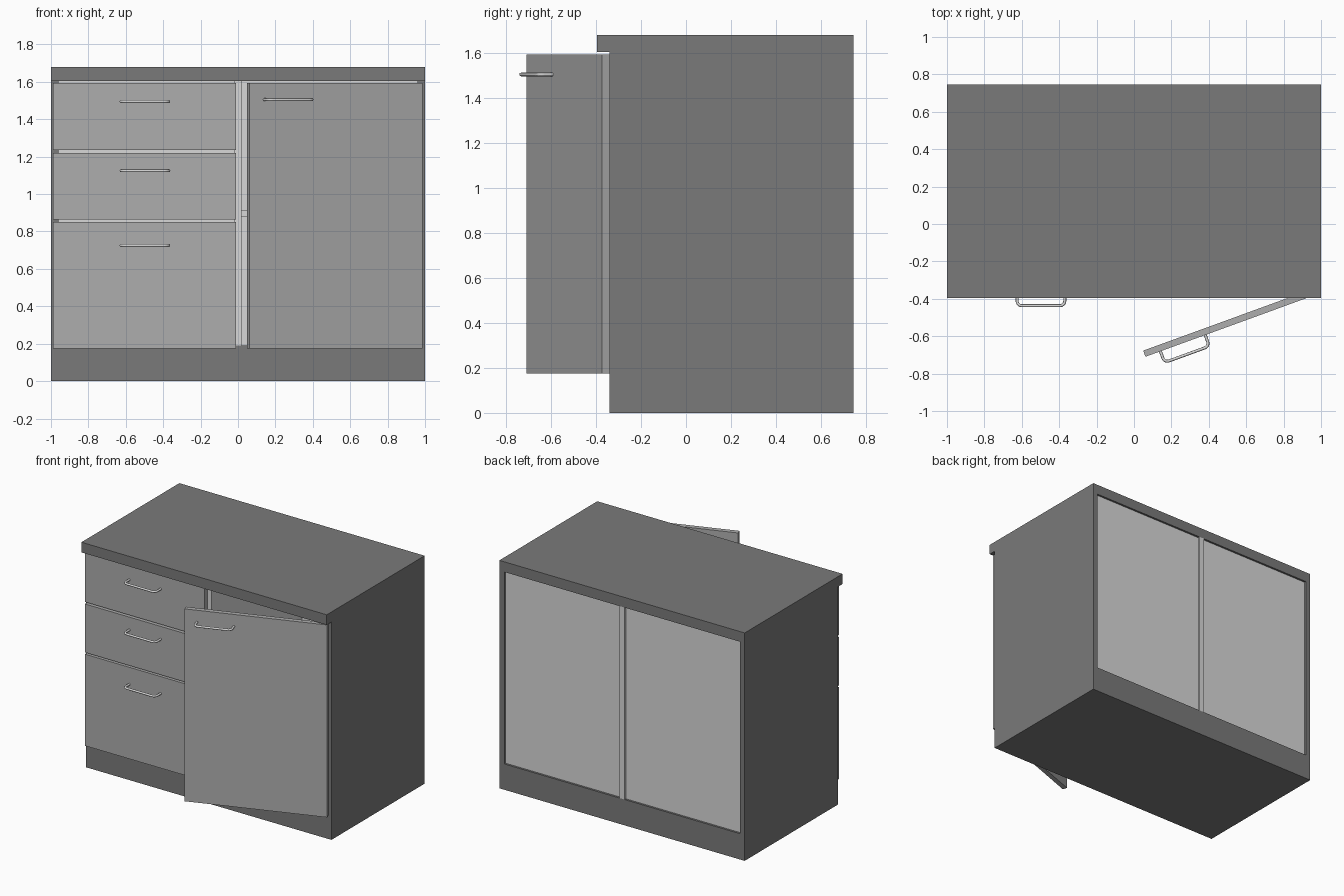
import bpy, math
from mathutils import Vector

if "Cube" in bpy.data.objects:
    bpy.data.objects.remove(bpy.data.objects["Cube"], do_unlink=True)


def material(name, value):
    m = bpy.data.materials.new(name)
    m.use_nodes = True
    colour = (value, value, value, 1)
    m.diffuse_color = colour
    m.node_tree.nodes["Principled BSDF"].inputs["Base Color"].default_value = colour
    return m


DARK = material("dark grey", 0.195)
MID = material("mid grey", 0.42)
LIGHT = material("light grey", 0.69)


def box(name, mat, x, y, z):
    """Box between the given (low, high) limits on each axis."""
    verts = [(a, b, c) for a in x for b in y for c in z]
    faces = [(0, 1, 3, 2), (4, 6, 7, 5), (0, 4, 5, 1), (2, 3, 7, 6), (0, 2, 6, 4), (1, 5, 7, 3)]
    mesh = bpy.data.meshes.new(name)
    mesh.from_pydata(verts, [], faces)
    mesh.materials.append(mat)
    ob = bpy.data.objects.new(name, mesh)
    bpy.context.collection.objects.link(ob)
    return ob


def handle(name, x0, x1, face_y, z, reach=0.064, bend=0.025):
    """Round bar with two rounded bends standing off a front."""
    out = face_y - reach
    pts = [Vector((x0, face_y, z))]
    for cx, start in ((x0 + bend, 180), (x1 - bend, 270)):
        for i in range(5):
            a = math.radians(start + i * 22.5)
            pts.append(Vector((cx + bend * math.cos(a), out + bend + bend * math.sin(a), z)))
    pts.append(Vector((x1, face_y, z)))
    curve = bpy.data.curves.new(name, "CURVE")
    curve.dimensions = "3D"
    curve.bevel_depth = 0.008
    curve.bevel_resolution = 2
    spline = curve.splines.new("POLY")
    spline.points.add(len(pts) - 1)
    for p, co in zip(spline.points, pts):
        p.co = (*co, 1)
    curve.materials.append(LIGHT)
    ob = bpy.data.objects.new(name, curve)
    bpy.context.collection.objects.link(ob)
    return ob


FRONT, BACK = -0.34, 0.745
SIDE, DIV = 0.96, 0.02
FLOOR, CEIL = 0.19, 1.605

# Carcass
box("worktop", DARK, (-1, 1), (-0.395, BACK), (CEIL, 1.68))
box("plinth", DARK, (-1, 1), (FRONT, BACK), (0, FLOOR))
box("right_side", DARK, (-1, -SIDE), (FRONT, BACK), (FLOOR, CEIL))
box("left_side", DARK, (SIDE, 1), (FRONT, BACK), (FLOOR, CEIL))
box("divider", LIGHT, (-DIV, DIV), (FRONT, BACK), (FLOOR, CEIL))
box("right_back_panel", LIGHT, (-SIDE, -DIV), (0.715, 0.73), (FLOOR, CEIL))
box("left_back_panel", LIGHT, (DIV, SIDE), (0.715, 0.73), (FLOOR, CEIL))
box("shelf", LIGHT, (DIV, SIDE), (-0.32, 0.715), (0.88, 0.915))

# Drawer fronts with handles
drawers = {"bottom": (0.175, 0.85, 0.725), "middle": (0.863, 1.22, 1.125), "top": (1.235, 1.593, 1.495)}
for name, (low, high, grip) in drawers.items():
    box(name + "_drawer_front", MID, (-0.988, -0.01), (-0.373, FRONT), (low, high))
    handle(name + "_drawer_handle", -0.625, -0.37, -0.373, grip)

# Open door, built around its hinge and swung outward
door = box("door", MID, (-0.985, 0), (-0.035, 0), (0.175, 1.593))
door_handle = handle("door_handle", -0.90, -0.645, -0.035, 1.505)
for ob in (door, door_handle):
    ob.location = (0.975, FRONT, 0)
    ob.rotation_euler.z = math.radians(20)
